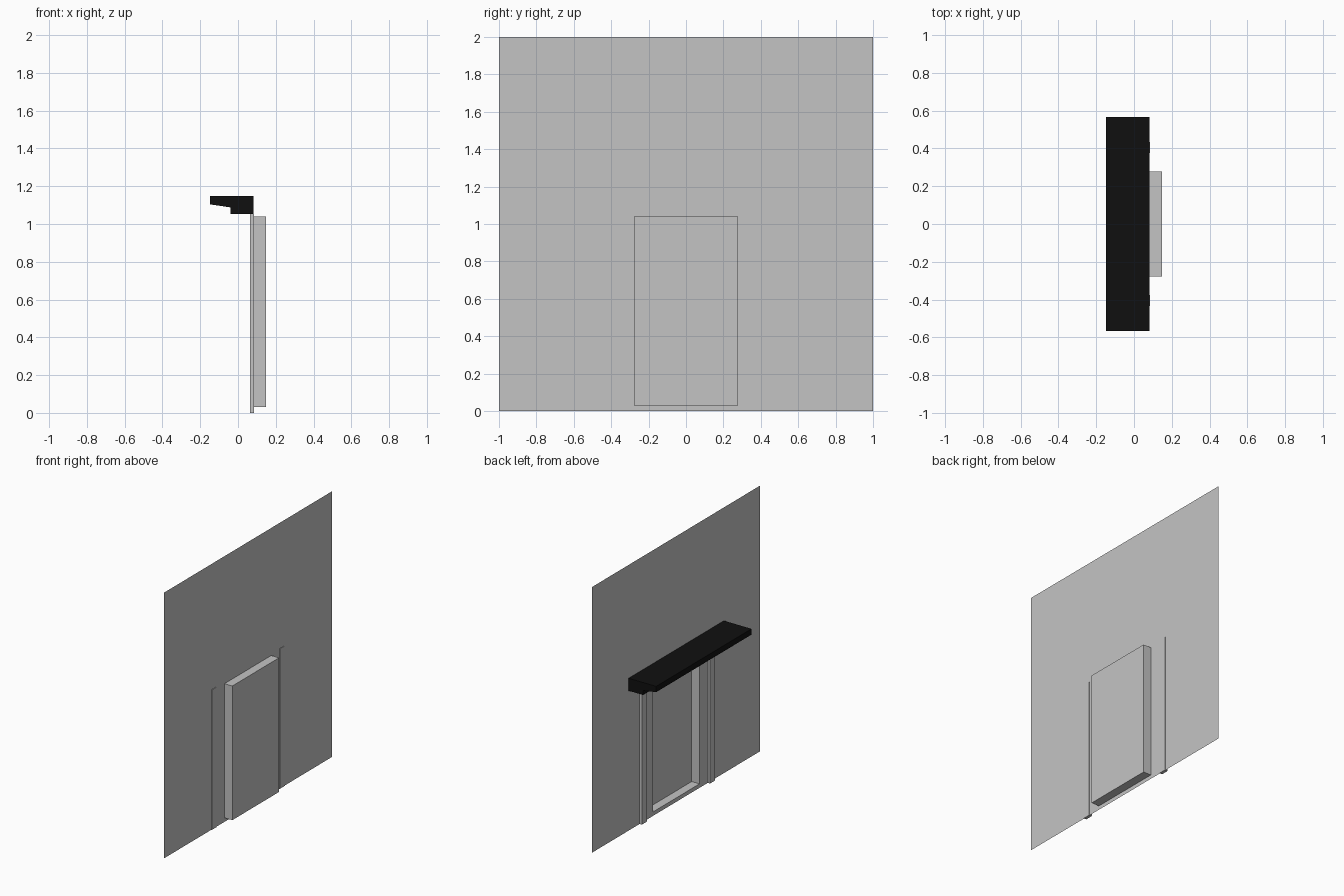
import bpy
import bmesh
from mathutils import Vector

cube = bpy.data.objects.get("Cube")
if cube:
    bpy.data.objects.remove(cube, do_unlink=True)


def material(name, value):
    mat = bpy.data.materials.new(name)
    mat.use_nodes = True
    colour = (value, value, value, 1)
    mat.diffuse_color = colour
    mat.node_tree.nodes["Principled BSDF"].inputs["Base Color"].default_value = colour
    return mat


GREY = material("light_grey", 0.55)
BLACK = material("black", 0.005)


def finish(name, bm, mat):
    mesh = bpy.data.meshes.new(name)
    bm.to_mesh(mesh)
    bm.free()
    mesh.materials.append(mat)
    obj = bpy.data.objects.new(name, mesh)
    bpy.context.collection.objects.link(obj)
    return obj


def prism(name, profile, y0, y1, mat):
    """Extrude an x-z profile along y."""
    bm = bmesh.new()
    face = bm.faces.new([bm.verts.new((x, y0, z)) for x, z in profile])
    out = bmesh.ops.extrude_face_region(bm, geom=[face])
    moved = [v for v in out["geom"] if isinstance(v, bmesh.types.BMVert)]
    bmesh.ops.translate(bm, verts=moved, vec=(0, y1 - y0, 0))
    bmesh.ops.recalc_face_normals(bm, faces=bm.faces)
    return finish(name, bm, mat)


WALL_X = 0.082
RECESS_X = 0.147

# Thin wall sheet with a door recess pushed out of its middle panel
bm = bmesh.new()
ys = (-1, -0.278, 0.278, 1)
zs = (0, 0.03, 1.04, 2)
grid = [[bm.verts.new((WALL_X, y, z)) for z in zs] for y in ys]
for i in range(3):
    for j in range(3):
        panel = bm.faces.new((grid[i][j], grid[i + 1][j],
                              grid[i + 1][j + 1], grid[i][j + 1]))
        if i == j == 1:
            door = panel
out = bmesh.ops.extrude_face_region(bm, geom=[door])
moved = [v for v in out["geom"] if isinstance(v, bmesh.types.BMVert)]
bmesh.ops.translate(bm, verts=moved, vec=Vector((RECESS_X - WALL_X, 0, 0)))
if door.is_valid:
    bmesh.ops.delete(bm, geom=[door], context="FACES_ONLY")
bmesh.ops.recalc_face_normals(bm, faces=bm.faces)
finish("wall_with_door_recess", bm, GREY)

# Pilasters either side of the door, set slightly through the wall
post = [(0.063, 0), (0.086, 0), (0.086, 1.054), (0.063, 1.054)]
for side, sign in (("left", 1), ("right", -1)):
    a, b = sorted((sign * 0.376, sign * 0.435))
    prism(side + "_pilaster", post, a, b, GREY)

# Canopy with a stepped, tapering underside
canopy = [(WALL_X - 0.001, 1.054), (WALL_X - 0.001, 1.148), (-0.148, 1.148),
          (-0.148, 1.104), (-0.04, 1.088), (-0.04, 1.054)]
prism("canopy", canopy, -0.567, 0.567, BLACK)
